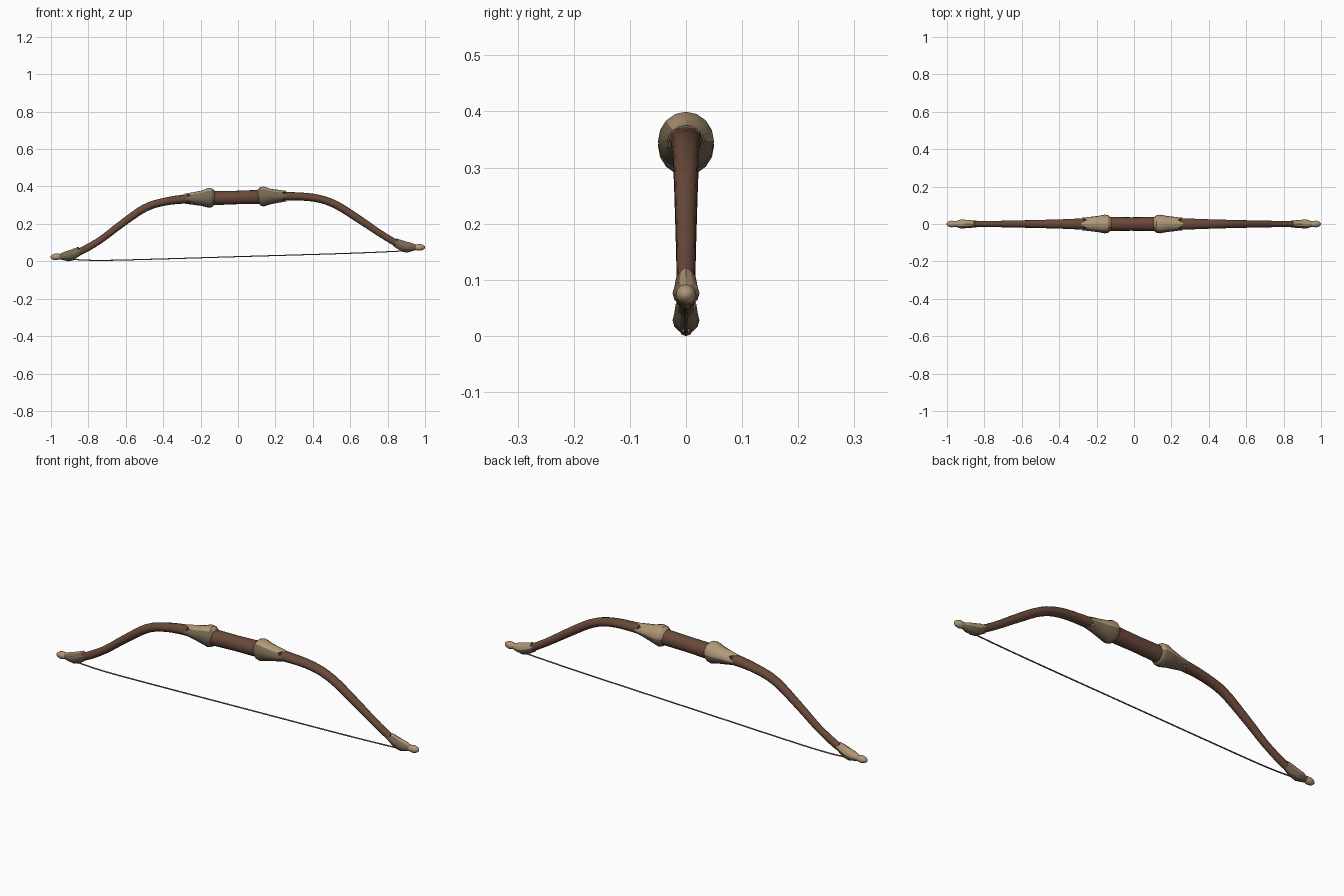
import bpy, bmesh, math
from mathutils import Vector

if "Cube" in bpy.data.objects:
    bpy.data.objects.remove(bpy.data.objects["Cube"])


def material(name, rgb):
    m = bpy.data.materials.new(name)
    m.diffuse_color = (*rgb, 1)
    m.use_nodes = True
    m.node_tree.nodes["Principled BSDF"].inputs["Base Color"].default_value = m.diffuse_color
    return m


WOOD = material("brown wood", (0.142, 0.066, 0.043))
BONE = material("pale bone", (0.44, 0.315, 0.185))
DARK = material("weathered bone", (0.185, 0.138, 0.085))
CORD = material("bow cord", (0.20, 0.15, 0.09))


def smooth_path(pts, steps):
    """Catmull-Rom resampling of stations (x, z, half width, half height)."""
    p = [Vector(q) for q in pts]
    p = [2 * p[0] - p[1]] + p + [2 * p[-1] - p[-2]]
    out = []
    for i in range(1, len(p) - 2):
        a, b, c, d = p[i - 1:i + 3]
        for k in range(steps):
            t = k / steps
            out.append(0.5 * (2 * b + (c - a) * t + (2 * a - 5 * b + 4 * c - d) * t * t
                              + (3 * b - a - 3 * c + d) * t ** 3))
    return out + [p[-2]]


def loft(name, stations, mats, sides=10, jag=0, angle=40, two_tone=False):
    """Elliptical tube along the xz plane; jag makes the last ring toothed."""
    bm = bmesh.new()
    rings = []
    n = len(stations)
    for i, (x, z, ry, rz) in enumerate(stations):
        a, b = stations[max(i - 1, 0)], stations[min(i + 1, n - 1)]
        t = Vector((b[0] - a[0], 0, b[1] - a[1])).normalized()
        up = Vector((-t.z, 0, t.x))
        if up.z < 0:
            up = -up
        ring = []
        for k in range(sides):
            ang = 2 * math.pi * k / sides
            co = Vector((x, 0, z)) + Vector((0, ry * math.cos(ang), 0)) + up * rz * math.sin(ang)
            if i == n - 1 and jag:
                co += t * jag * math.cos(4 * ang)
            ring.append(bm.verts.new(co))
        rings.append(ring)
    for r, q in zip(rings, rings[1:]):
        for k in range(sides):
            j = (k + 1) % sides
            bm.faces.new((r[k], r[j], q[j], q[k]))
    bm.faces.new(rings[0])
    bm.faces.new(rings[-1])
    bmesh.ops.recalc_face_normals(bm, faces=bm.faces)
    bm.normal_update()
    if two_tone:  # pale on top and back, weathered in front and below
        for f in bm.faces:
            f.material_index = 0 if f.normal.z + 0.5 * f.normal.y > 0.45 else 1
    me = bpy.data.meshes.new(name)
    bm.to_mesh(me)
    bm.free()
    ob = bpy.data.objects.new(name, me)
    bpy.context.collection.objects.link(ob)
    for m in mats:
        me.materials.append(m)
    bpy.context.view_layer.objects.active = ob
    ob.select_set(True)
    bpy.ops.object.shade_smooth_by_angle(angle=math.radians(angle))
    ob.select_set(False)
    return ob


# Grip, leaning with the gentle tilt of the whole bow
loft("grip", [(-0.16, 0.337, 0.038, 0.038), (-0.014, 0.341, 0.036, 0.036),
              (0.14, 0.345, 0.038, 0.038)], [WOOD], 16)

# Curved limbs
left = [(-0.14, 0.338, 0.034, 0.032), (-0.27, 0.334, 0.030, 0.025), (-0.39, 0.319, 0.025, 0.021),
        (-0.50, 0.284, 0.022, 0.021), (-0.63, 0.194, 0.019, 0.019), (-0.73, 0.118, 0.017, 0.018),
        (-0.82, 0.064, 0.016, 0.019), (-0.89, 0.032, 0.014, 0.017)]
right = [(0.12, 0.345, 0.034, 0.032), (0.27, 0.348, 0.030, 0.023), (0.41, 0.339, 0.025, 0.021),
         (0.52, 0.304, 0.022, 0.021), (0.65, 0.223, 0.019, 0.020), (0.76, 0.149, 0.017, 0.018),
         (0.85, 0.096, 0.016, 0.018), (0.91, 0.077, 0.014, 0.017)]
loft("left_limb", smooth_path(left, 4), [WOOD], 12, angle=60)
loft("right_limb", smooth_path(right, 4), [WOOD], 12, angle=60)

for side, s in (("left", -1), ("right", 1)):
    def place(x, z, ry, rz):
        """Mirror a station and apply the tilt."""
        px = s * x - 0.026 * z
        return (px, z + 0.026 * px, ry, rz)

    # Collar between grip and limb, with toothed outer edge
    loft(side + "_collar", [place(*q) for q in (
        (0.116, 0.343, 0.037, 0.037), (0.130, 0.344, 0.047, 0.050), (0.148, 0.343, 0.050, 0.053),
        (0.185, 0.342, 0.043, 0.041), (0.260, 0.342, 0.0325, 0.0265))],
        [BONE, DARK], 16, jag=0.016, angle=25, two_tone=True)
    # Carved nock at the limb tip
    loft(side + "_nock", [place(*q) for q in (
        (0.958, 0.050, 0.013, 0.013), (0.945, 0.050, 0.017, 0.017), (0.925, 0.052, 0.024, 0.023),
        (0.905, 0.054, 0.023, 0.026), (0.875, 0.063, 0.021, 0.027), (0.845, 0.078, 0.018, 0.022))],
        [BONE, DARK], 12, jag=0.006, angle=25, two_tone=True)
    # Lip under the nock that holds the cord
    loft(side + "_cord_hook", [place(*q) for q in (
        (0.930, 0.040, 0.010, 0.010), (0.905, 0.035, 0.012, 0.012),
        (0.880, 0.036, 0.008, 0.008))], [DARK], 8)
    # Rounded knob
    loft(side + "_knob", [place(*q) for q in (
        (0.945, 0.050, 0.012, 0.012), (0.957, 0.050, 0.016, 0.016), (0.975, 0.049, 0.018, 0.018),
        (0.990, 0.049, 0.014, 0.014), (1.0, 0.049, 0.006, 0.006))],
        [BONE], 12, angle=60)

# Bow cord with a slight sag
loft("cord", smooth_path([(-0.905, 0.011, 0.0032, 0.0032), (-0.75, 0.005, 0.0032, 0.0032),
                          (-0.50, 0.010, 0.0032, 0.0032), (0.0, 0.025, 0.0032, 0.0032),
                          (0.60, 0.043, 0.0032, 0.0032), (0.92, 0.057, 0.0032, 0.0032)], 4),
     [CORD], 6, angle=60)
